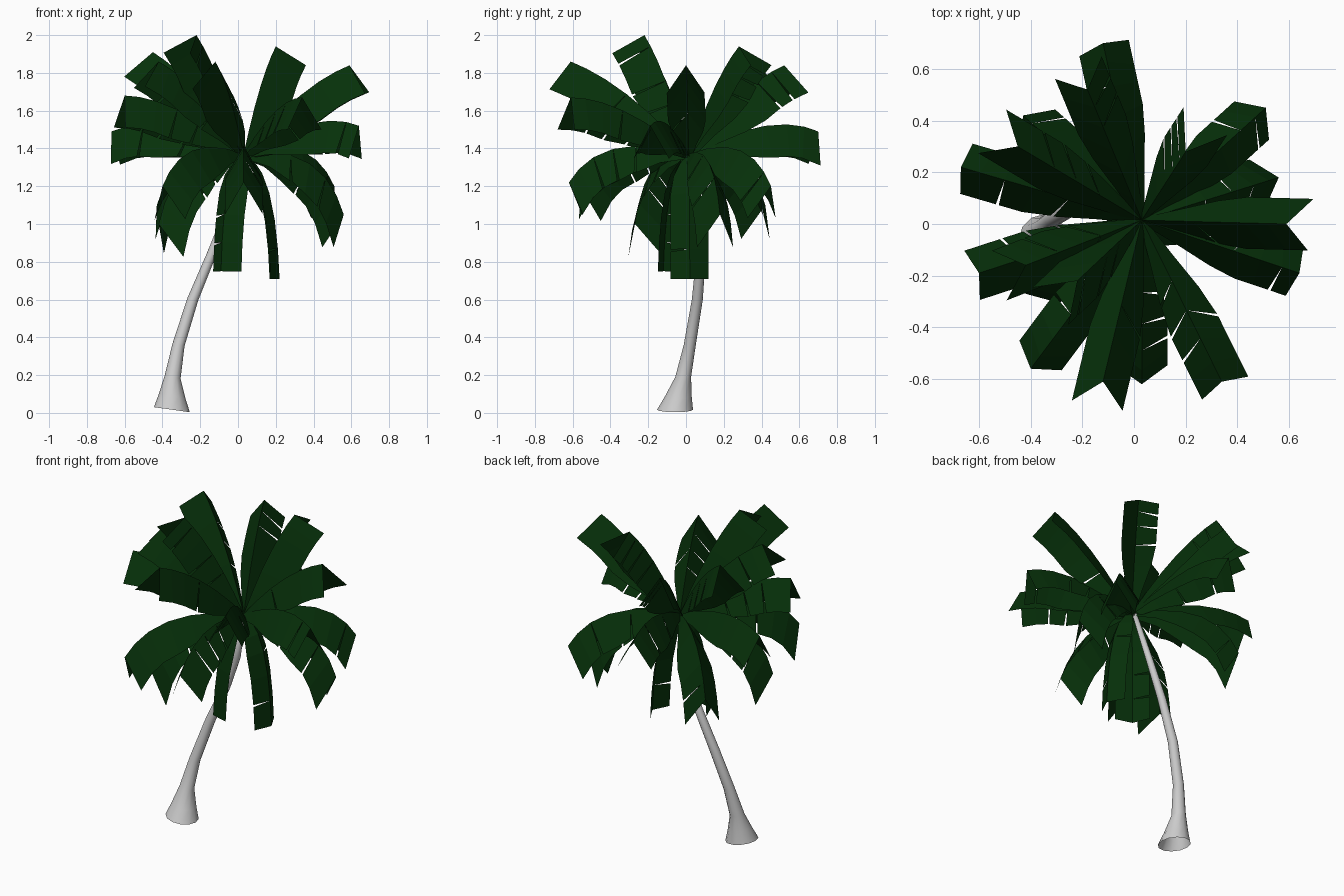
import bpy, bmesh, math, random
from mathutils import Vector

if "Cube" in bpy.data.objects:
    bpy.data.objects.remove(bpy.data.objects["Cube"])

random.seed(4)
green = bpy.data.materials.new("frond_green")
green.diffuse_color = (0.002, 0.03, 0.003, 1)
green.use_nodes = True
green.node_tree.nodes["Principled BSDF"].inputs["Base Color"].default_value = green.diffuse_color


def finish(bm, name, mat=None):
    me = bpy.data.meshes.new(name)
    bm.to_mesh(me)
    bm.free()
    ob = bpy.data.objects.new(name, me)
    bpy.context.collection.objects.link(ob)
    if mat:
        me.materials.append(mat)
    return ob


# Leaning trunk: x, y, z, radius of each ring, flared open foot
path = [(-.35, -.058, .017, .095), (-.348, -.04, .09, .07), (-.346, -.015, .19, .042),
        (-.315, .02, .36, .032), (-.24, .06, .6, .029), (-.14, .08, .84, .025),
        (-.06, .075, 1.05, .021), (.02, .03, 1.36, .014)]
SIDES = 12
bm = bmesh.new()
rings = []
for i, (x, y, z, r) in enumerate(path):
    ring = []
    for k in range(SIDES):
        a = 2 * math.pi * k / SIDES
        tilt = (-.14 if i == 0 else -.2) * r * math.cos(a)
        ring.append(bm.verts.new((x + r * math.cos(a), y + r * math.sin(a), z + tilt)))
    rings.append(ring)
for a, b in zip(rings, rings[1:]):
    for k in range(SIDES):
        n = (k + 1) % SIDES
        bm.faces.new((a[k], a[n], b[n], b[k]))
bm.faces.new(rings[-1])
trunk = finish(bm, "trunk")
for p in trunk.data.polygons:
    p.use_smooth = True

CROWN = Vector((.03, .015, 1.37))
UP = Vector((0, 0, 1))


# Frond: arched midrib with two hanging blades, split into leaflets
def frond(name, tip):
    tip = Vector(tip)
    k = min(1.3, max(0, (1.9 - tip.z) / .9))
    out = tip - CROWN
    flat = Vector((out.x, out.y, 0))
    ctrl = CROWN + flat * (.5 + .3 * k)
    ctrl.z = (CROWN.z + tip.z) / 2 + .12 + .12 * k
    side = flat.normalized().cross(UP)
    hanging = flat.length < .28

    def rib(t):
        return CROWN * (1 - t) ** 2 + ctrl * 2 * t * (1 - t) + tip * t * t

    def edge(t, s, shift=0):
        d = ((ctrl - CROWN) * (1 - t) + (tip - ctrl) * t).normalized()
        w = min(1, .15 + 2 * t)
        down = d.cross(side)          # under side of the rib
        if d.z < 0 and not hanging:   # sagging blades fall straighter
            down = (down + UP * d.z * 1.1).normalized()
        return rib(t) + (side * s * .1 + down * (.05 if hanging else .17)) * w + d * shift

    ts = [0, .16, .34, .52, .7, .86, 1]
    bm = bmesh.new()
    spine = [bm.verts.new(rib(t)) for t in ts]
    for s in (-1, 1):
        prev = bm.verts.new(edge(0, s))
        for i in range(len(ts) - 1):
            split = i > 1 and random.random() < .3
            start = bm.verts.new(edge(ts[i], s, .012)) if split else prev
            last = i == len(ts) - 2 and not hanging
            end = bm.verts.new(edge(ts[i + 1], s, random.uniform(.02, .045) if last else 0))
            quad = (spine[i], spine[i + 1], end, start)
            bm.faces.new(quad if s < 0 else quad[::-1])
            prev = end
    finish(bm, name, green)


tips = {
    "upper": [(-.22, -.22, 2.0), (.2, .28, 1.94), (.59, 0, 1.84), (-.12, -.61, 1.86),
              (-.18, .52, 1.84), (-.42, -.16, 1.86), (-.45, .3, 1.91)],
    "middle": [(-.12, .7, 1.49), (.64, -.19, 1.52), (.34, -.61, 1.67),
               (-.6, -.19, 1.68), (-.67, .22, 1.49)],
    "lower": [(.51, .45, 1.2), (.03, -.62, 1.22), (-.4, -.56, 1.2), (-.43, .42, 1.1)],
    "drooping": [(.56, .18, 1.05), (-.42, -.27, 1.0), (.22, .02, .71), (-.09, -.12, .75)],
}
for tier, points in tips.items():
    for i, p in enumerate(points):
        frond(f"{tier}_frond_{i + 1}", p)
